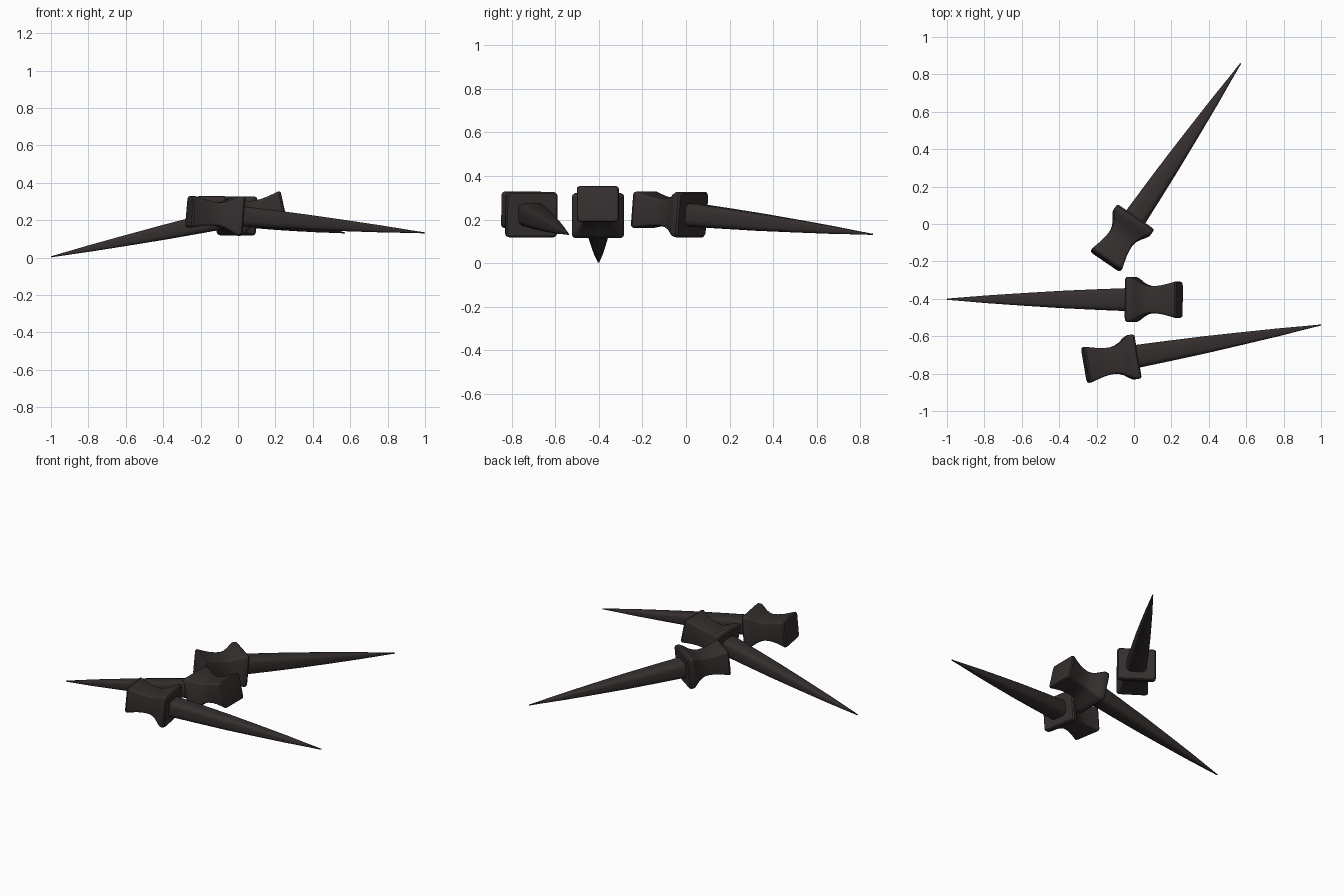
import bpy, bmesh, math
from mathutils import Vector, Matrix

if "Cube" in bpy.data.objects:
    bpy.data.objects.remove(bpy.data.objects["Cube"])

iron = bpy.data.materials.new("dark iron")
iron.diffuse_color = (0.036, 0.028, 0.028, 1)
iron.use_nodes = True
iron.node_tree.nodes["Principled BSDF"].inputs["Base Color"].default_value = iron.diffuse_color

ASPECT = 0.87          # height / width of every section
# (fraction-free distance from head end, half width)
HEAD = [(0, .085), (.003, .093), (.012, .097), (.04, .089), (.08, .079), (.12, .073),
        (.155, .072), (.18, .078), (.205, .09), (.23, .108), (.245, .117),
        (.255, .12), (.272, .12), (.28, .113)]
SHAFT = [(.27, .062), (.45, .055), (.65, .046), (.85, .034), (1.05, .021), (1.2, .009), (1.0, .003)]


def section(half, corner):
    """Rounded rectangle, four points per corner."""
    r = half * corner
    h = half * ASPECT
    pts = []
    for k, (sx, sy) in enumerate([(1, 1), (-1, 1), (-1, -1), (1, -1)]):
        for i in range(4):
            a = math.radians(90 * k + 30 * i)
            pts.append((sx * (half - r) + r * math.cos(a), sy * (h - r) + r * math.sin(a)))
    return pts


def loft(name, profile, corner, matrix):
    bm = bmesh.new()
    rings = [[bm.verts.new((s, y, z)) for y, z in section(w, corner)] for s, w in profile]
    for a, b in zip(rings, rings[1:]):
        for i in range(len(a)):
            j = (i + 1) % len(a)
            bm.faces.new((a[i], a[j], b[j], b[i]))
    bm.faces.new(rings[0])
    bm.faces.new(rings[-1])
    bmesh.ops.recalc_face_normals(bm, faces=bm.faces)
    me = bpy.data.meshes.new(name)
    bm.to_mesh(me)
    bm.free()
    me.materials.append(iron)
    ob = bpy.data.objects.new(name, me)
    bpy.context.collection.objects.link(ob)
    ob.matrix_world = matrix
    bpy.ops.object.select_all(action='DESELECT')
    ob.select_set(True)
    bpy.context.view_layer.objects.active = ob
    bpy.ops.object.shade_smooth_by_angle(angle=math.radians(35))


def spike(name, end, tip):
    """Local x runs from the head end to the tip, local y stays level."""
    end, tip = Vector(end), Vector(tip)
    x = (tip - end).normalized()
    y = Vector((0, 0, 1)).cross(x).normalized()
    z = x.cross(y)
    m = Matrix((x, y, z)).transposed().to_4x4()
    m.translation = end
    loft(name + "_head", HEAD, 0.16, m)
    shaft = SHAFT[:-1] + [((tip - end).length, .003)]
    loft(name + "_shaft", shaft, 0.5, m)


spike("left_spike", (.245, -.405, .274), (-1, -.402, .004))
spike("right_spike", (-.262, -.755, .246), (1, -.54, .132))
spike("back_spike", (-.152, -.198, .246), (.57, .858, .132))
